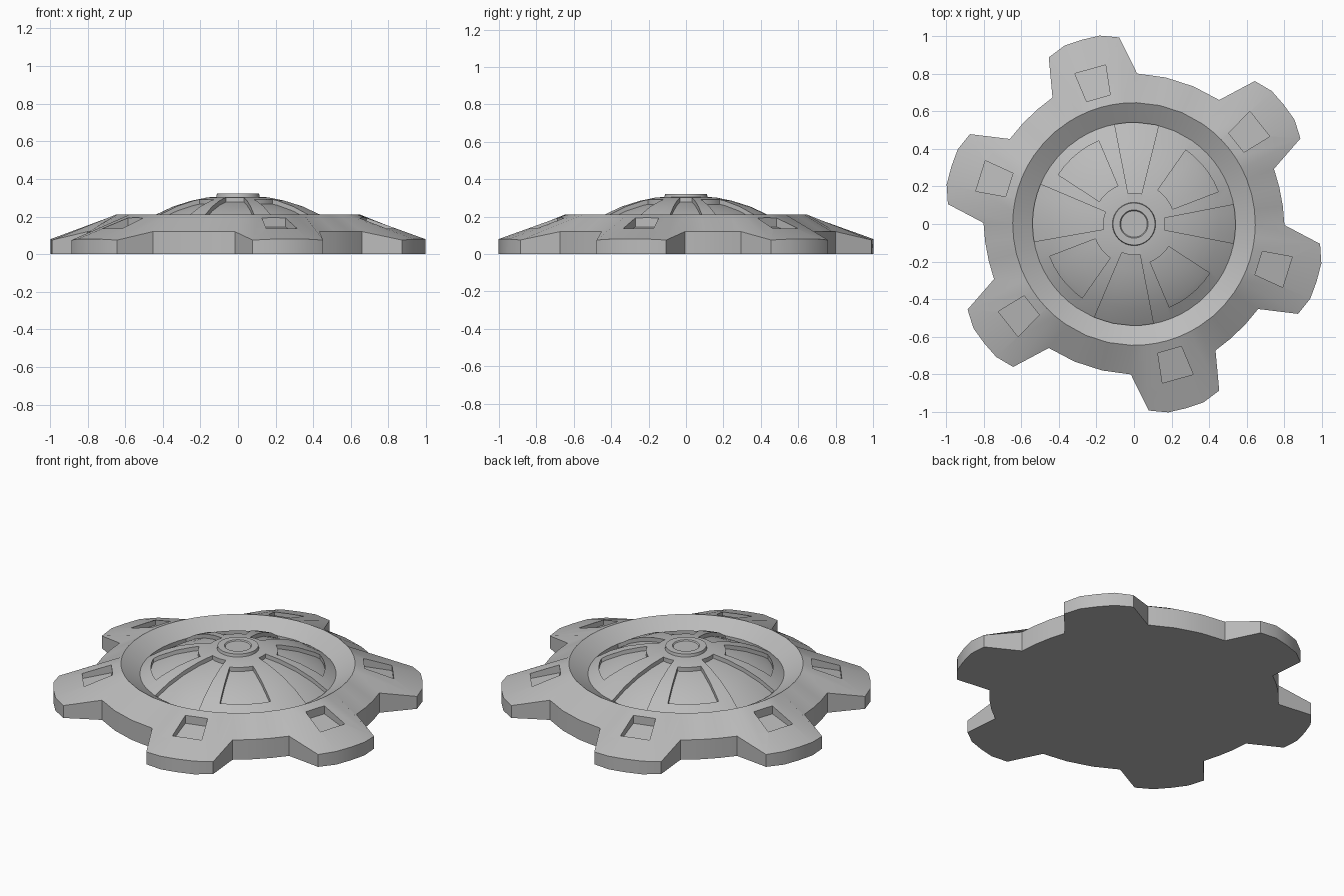
import bpy, bmesh
from math import sin, cos, radians

cube = bpy.data.objects.get("Cube")
if cube:
    bpy.data.objects.remove(cube)

grey = bpy.data.materials.new("light_grey")
grey.use_nodes = True
COLOUR = (0.5, 0.5, 0.5, 1)
grey.diffuse_color = COLOUR
grey.node_tree.nodes["Principled BSDF"].inputs["Base Color"].default_value = COLOUR


def polar(r, deg, z):
    return (r * cos(radians(deg)), r * sin(radians(deg)), z)


def make_object(name, bm):
    bmesh.ops.recalc_face_normals(bm, faces=bm.faces)
    mesh = bpy.data.meshes.new(name)
    bm.to_mesh(mesh)
    bm.free()
    mesh.materials.append(grey)
    ob = bpy.data.objects.new(name, mesh)
    bpy.context.collection.objects.link(ob)
    return ob


def loft(bm, loops, closed):
    """Joins point loops with quads and caps both ends."""
    rings = [[bm.verts.new(p) for p in loop] for loop in loops]
    n = len(rings[0])
    for a, b in zip(rings, rings[1:]):
        for i in range(n):
            bm.faces.new((a[i], a[(i + 1) % n], b[(i + 1) % n], b[i]))
    if closed:
        bm.faces.new(rings[0])
        bm.faces.new(rings[-1])


# Gear outline: angle, radius, height of the outer edge
TEETH = [38.5, 105.8, 162.6, 218.5, 285.8, 342.6]
TOOTH = [(-17, 0.8, 0.12), (-11.3, 0.995, 0.075), (-5.5, 1.018, 0.08), (0, 1.018, 0.08),
         (5.5, 1.018, 0.08), (11.3, 0.995, 0.075), (17, 0.8, 0.12)]
outline = []
for i, c in enumerate(TEETH):
    outline += [(c + a, r, z) for a, r, z in TOOTH]
    gap = (TEETH[(i + 1) % 6] - c) % 360 - 34
    outline += [(c + 17 + gap * k / 3, 0.797, 0.12) for k in (1, 2)]

# Concentric rings from the rim, down the bowl, up the dome and over the cap
DOME = [(0.54, 0.15), (0.45, 0.208), (0.35, 0.254), (0.25, 0.285), (0.165, 0.302)]
RINGS = [(0.645, 0.212)] + DOME + [(0.115, 0.305), (0.112, 0.322), (0.075, 0.322), (0.07, 0.316)]
bm = bmesh.new()
loops = [[polar(r, a, 0) for a, r, z in outline], [polar(r, a, z) for a, r, z in outline]]
loops += [[polar(r, a, z) for a, _, _ in outline] for r, z in RINGS]
loft(bm, loops, True)
body = make_object("gear_cover", bm)


def dome_height(r):
    for (r1, z1), (r0, z0) in zip(DOME, DOME[1:]):
        if r >= r0:
            break
    return z0 + (z1 - z0) * (r - r0) / (r1 - r0)


def sector_cutter(name, a0, a1, r0, r1, depth):
    """Sector whose floor follows the dome at the given depth."""
    radii = [r0] + [r for r, _ in reversed(DOME) if r0 < r < r1] + [r1]
    steps = 5
    section = [(r, dome_height(r) - depth) for r in radii] + [(r1, 0.5), (r0, 0.5)]
    bm = bmesh.new()
    loft(bm, [[polar(r, a0 + (a1 - a0) * k / steps, z) for r, z in section]
              for k in range(steps + 1)], True)
    return make_object(name, bm)


cutters = []
# Recessed panels and windows on the dome
for a0, a1 in [(-11, 11), (76, 101), (157, 190), (247, 281)]:
    cutters.append(sector_cutter("panel_cutter", a0, a1, 0.165, 0.538, 0.025))
for c in (38, 130, 218, 310):
    cutters.append(sector_cutter("window_cutter", c - 17, c + 17, 0.22, 0.48, 0.025))

# Tapered pocket in each tooth
for c in TEETH:
    bm = bmesh.new()
    base = [(0.695, -0.065, 0.145), (0.855, -0.085, 0.105), (0.855, 0.085, 0.105), (0.695, 0.065, 0.145)]
    ca, sa = cos(radians(c)), sin(radians(c))
    loft(bm, [[(r * ca - t * sa, r * sa + t * ca, z + up) for r, t, z in base] for up in (0, 0.2)], True)
    cutters.append(make_object("pocket_cutter", bm))

for cutter in cutters:
    mod = body.modifiers.new("recess", 'BOOLEAN')
    mod.operation = 'DIFFERENCE'
    mod.solver = 'EXACT'
    mod.object = cutter
    cutter.hide_render = True
    cutter.hide_viewport = True

# Apply the recesses, then shade
bpy.context.view_layer.update()
depsgraph = bpy.context.evaluated_depsgraph_get()
result = bpy.data.meshes.new_from_object(body.evaluated_get(depsgraph))
body.modifiers.clear()
body.data = result
for cutter in cutters:
    bpy.data.objects.remove(cutter)
bpy.ops.object.select_all(action='DESELECT')
body.select_set(True)
bpy.context.view_layer.objects.active = body
bpy.ops.object.shade_smooth_by_angle(angle=radians(25))
